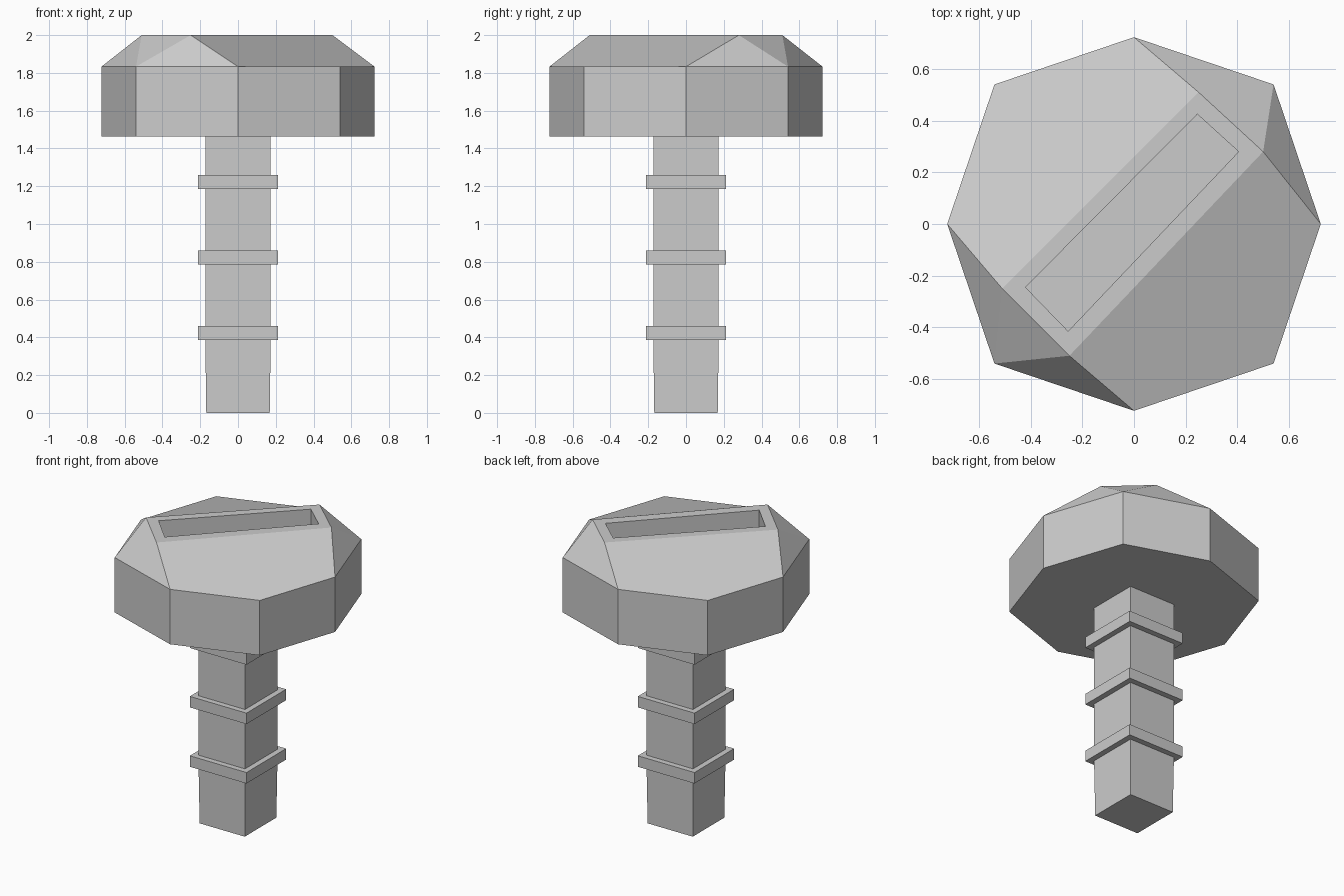
import bpy, bmesh
from math import cos, sin, pi

cube = bpy.data.objects.get("Cube")
if cube:
    bpy.data.objects.remove(cube, do_unlink=True)

grey = bpy.data.materials.new("plain_grey")
grey.use_nodes = True
colour = (0.6, 0.6, 0.6, 1)
grey.diffuse_color = colour
grey.node_tree.nodes["Principled BSDF"].inputs["Base Color"].default_value = colour


def ring(bm, points, z):
    return [bm.verts.new((x, y, z)) for x, y in points]


def walls(bm, a, b):
    for i in range(len(a)):
        j = (i + 1) % len(a)
        bm.faces.new((a[i], a[j], b[j], b[i]))


def finish(name, bm):
    mesh = bpy.data.meshes.new(name)
    bm.to_mesh(mesh)
    bm.free()
    mesh.materials.append(grey)
    bpy.context.collection.objects.link(bpy.data.objects.new(name, mesh))


# Square shaft with a tapered tip and three collars, as one stepped solid
CORE, COLLAR = 0.173, 0.211
profile = [(0, 0.168)]
for i in range(3):
    low, high = 0.386 + 0.4 * i, 0.46 + 0.4 * i
    profile += [(low, CORE), (low, COLLAR), (high, COLLAR), (high, CORE)]
profile.append((1.463, CORE))

bm = bmesh.new()
rings = [ring(bm, [(-h, -h), (h, -h), (h, h), (-h, h)], z) for z, h in profile]
bm.faces.new(rings[0][::-1])
for lower, upper in zip(rings, rings[1:]):
    walls(bm, lower, upper)
finish("shaft", bm)

# Eight-sided head with a diagonal ridge
bm = bmesh.new()
octagon = [(r * cos(i * pi / 4), r * sin(i * pi / 4))
           for i, r in enumerate([0.723, 0.764] * 4)]
base, rim = ring(bm, octagon, 1.463), ring(bm, octagon, 1.833)
bm.faces.new(base[::-1])
walls(bm, base, rim)

ridge = ring(bm, [(0.50, 0.28), (0.25, 0.51), (-0.51, -0.25), (-0.25, -0.51)], 2)
a, b, c, d = ridge
r = rim
for face in ((r[3], r[4], c, b, r[2]), (r[7], r[0], a, d, r[6]),
             (r[4], r[5], c), (r[5], d, c), (r[5], r[6], d),
             (r[0], r[1], a), (r[1], b, a), (r[1], r[2], b)):
    bm.faces.new(face)

# Recessed slot in the ridge
slot = [(0.405, 0.28), (0.245, 0.425), (-0.42, -0.245), (-0.255, -0.415)]
mouth, floor = ring(bm, slot, 2), ring(bm, slot, 1.8)
walls(bm, ridge, mouth)
walls(bm, mouth, floor)
bm.faces.new(floor)
finish("head", bm)
